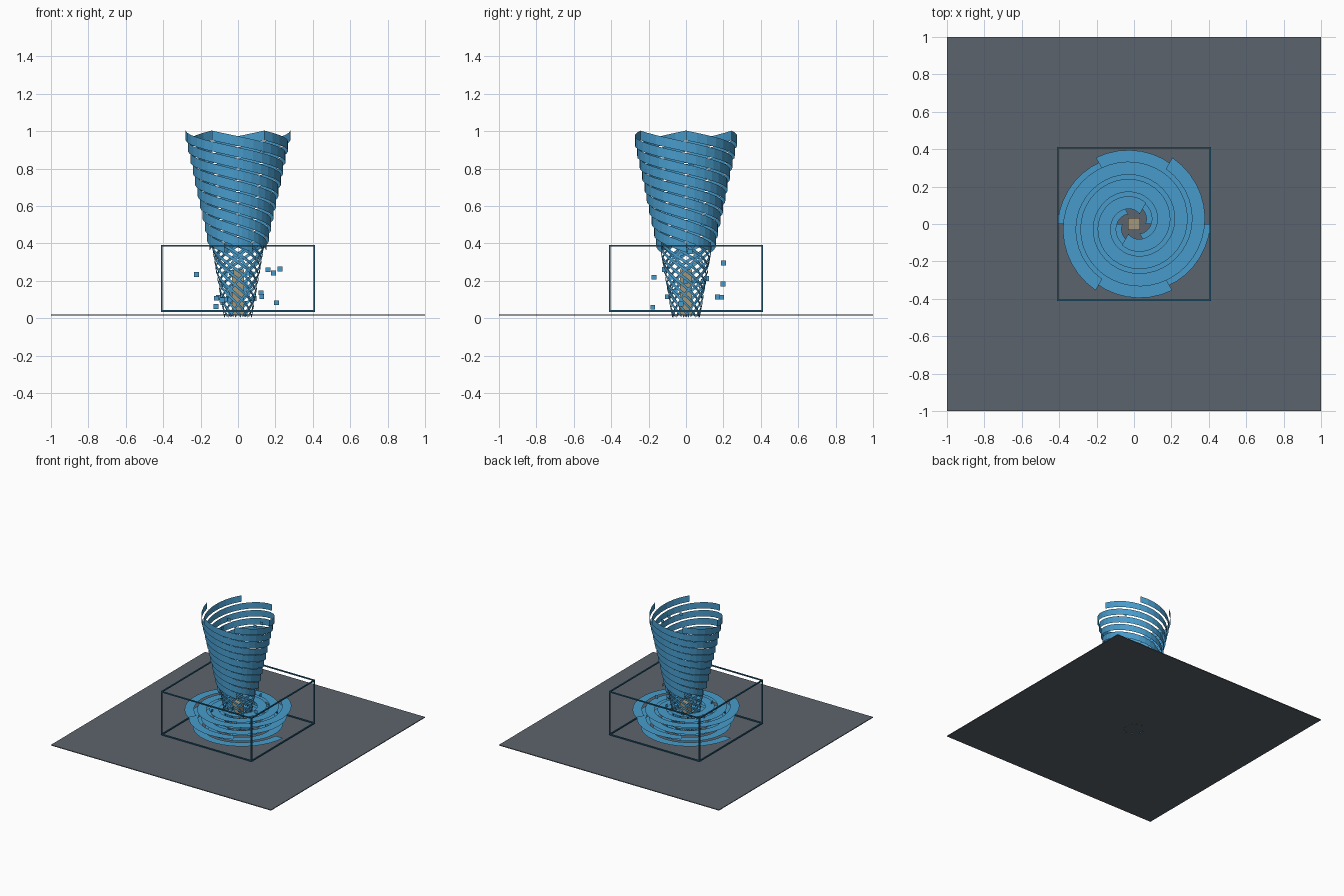
import bpy, bmesh, math, random
from mathutils import Vector, Matrix

random.seed(4)
cube = bpy.data.objects.get("Cube")
if cube:
    bpy.data.objects.remove(cube, do_unlink=True)


def material(name, rgb):
    m = bpy.data.materials.new(name)
    m.use_nodes = True
    colour = (*rgb, 1)
    m.diffuse_color = colour
    m.node_tree.nodes["Principled BSDF"].inputs["Base Color"].default_value = colour
    return m


BLUE = material("wind blue", (0.065, 0.33, 0.60))
FRAME = material("frame blue", (0.02, 0.13, 0.24))
GREY = material("ground grey", (0.107, 0.127, 0.15))
TAN = material("tan", (0.36, 0.31, 0.20))


def finish(name, bm, mat):
    mesh = bpy.data.meshes.new(name)
    bm.to_mesh(mesh)
    bm.free()
    mesh.materials.append(mat)
    obj = bpy.data.objects.new(name, mesh)
    bpy.context.collection.objects.link(obj)
    return obj


def add_box(bm, centre, size):
    bmesh.ops.create_cube(bm, size=1, matrix=Matrix.Translation(centre)
                          @ Matrix.Diagonal((*size, 1)))


def polar(r, angle, z):
    return Vector((r * math.cos(angle), r * math.sin(angle), z))


def add_strip(bm, edge_pair, steps):
    """Sweep a strip whose two edge points are given by edge_pair(t)."""
    last = None
    for i in range(steps + 1):
        pair = [bm.verts.new(p) for p in edge_pair(i / steps)]
        if last:
            bm.faces.new((last[0], pair[0], pair[1], last[1]))
        last = pair


def helix(bm, start, turns, low, high, height, steps):
    """Upright ribbon; low and high are (radius, z) of its lower edge."""
    def pair(t):
        a = start - turns * math.tau * (1 - t)
        r = low[0] + (high[0] - low[0]) * t
        z = low[1] + (high[1] - low[1]) * t
        return polar(r, a, z), polar(r, a, z + height)
    add_strip(bm, pair, steps)


# Ground plate
bm = bmesh.new()
add_box(bm, (0, 0, 0.017), (2, 2, 0.006))
finish("ground", bm, GREY)

# Upper funnel: six broad ribbons rising clockwise
bm = bmesh.new()
for k in range(6):
    helix(bm, k * math.tau / 6, -1.67, (0.152, 0.35), (0.28, 0.951), 0.052, 50)
finish("funnel_ribbons", bm, BLUE)

# Lower funnel: open web of narrow ribbons
bm = bmesh.new()
for k in range(12):
    helix(bm, k * math.tau / 12, -0.7, (0.075, 0.003), (0.14, 0.38), 0.018, 22)
for k in range(6):
    helix(bm, k * math.tau / 6, 0.5, (0.075, 0.003), (0.14, 0.38), 0.018, 16)
finish("funnel_web", bm, BLUE)

# Flat swirls: three layers of two spiral arms
for name, z, turn in (("low", 0.07, 0), ("middle", 0.14, 120), ("high", 0.21, 60)):
    bm = bmesh.new()
    for side in (0, math.pi):
        def pair(t):
            a = math.radians(turn) + side - t * 1.5 * math.tau
            r = 0.41 - 0.28 * t
            return polar(r - 0.07, a, z), polar(r, a, z)
        add_strip(bm, pair, 60)
    finish(name + "_swirl", bm, BLUE)

# Box frame: four beams along each axis
bm = bmesh.new()
half = Vector((0.408, 0.408, 0.175))
middle = Vector((0, 0, 0.213))
for axis in range(3):
    u, v = (axis + 1) % 3, (axis + 2) % 3
    for su in (-1, 1):
        for sv in (-1, 1):
            centre = middle.copy()
            centre[u] += su * half[u]
            centre[v] += sv * half[v]
            size = [0.009] * 3
            size[axis] = 2 * half[axis] + 0.009
            add_box(bm, centre, size)
finish("box_frame", bm, FRAME)

# Core block inside the funnel
bm = bmesh.new()
add_box(bm, (0, 0, 0.14), (0.064, 0.064, 0.24))
finish("core", bm, TAN)

# Upright flakes flying around the base and inside the funnel
bm = bmesh.new()
for i in range(54):
    if i < 42:
        r, z = random.uniform(0.06, 0.24), random.uniform(0.05, 0.37)
    else:
        z = random.uniform(0.5, 0.95)
        r = random.uniform(0.5, 0.9) * (0.06 + 0.22 * z)
    c = polar(r, random.uniform(0, math.tau), z)
    w = polar(0.013, random.choice((0, math.pi / 2)), 0)
    h = Vector((0, 0, 0.013))
    bm.faces.new([bm.verts.new(p) for p in (c - w - h, c + w - h, c + w + h, c - w + h)])
finish("flakes", bm, BLUE)
